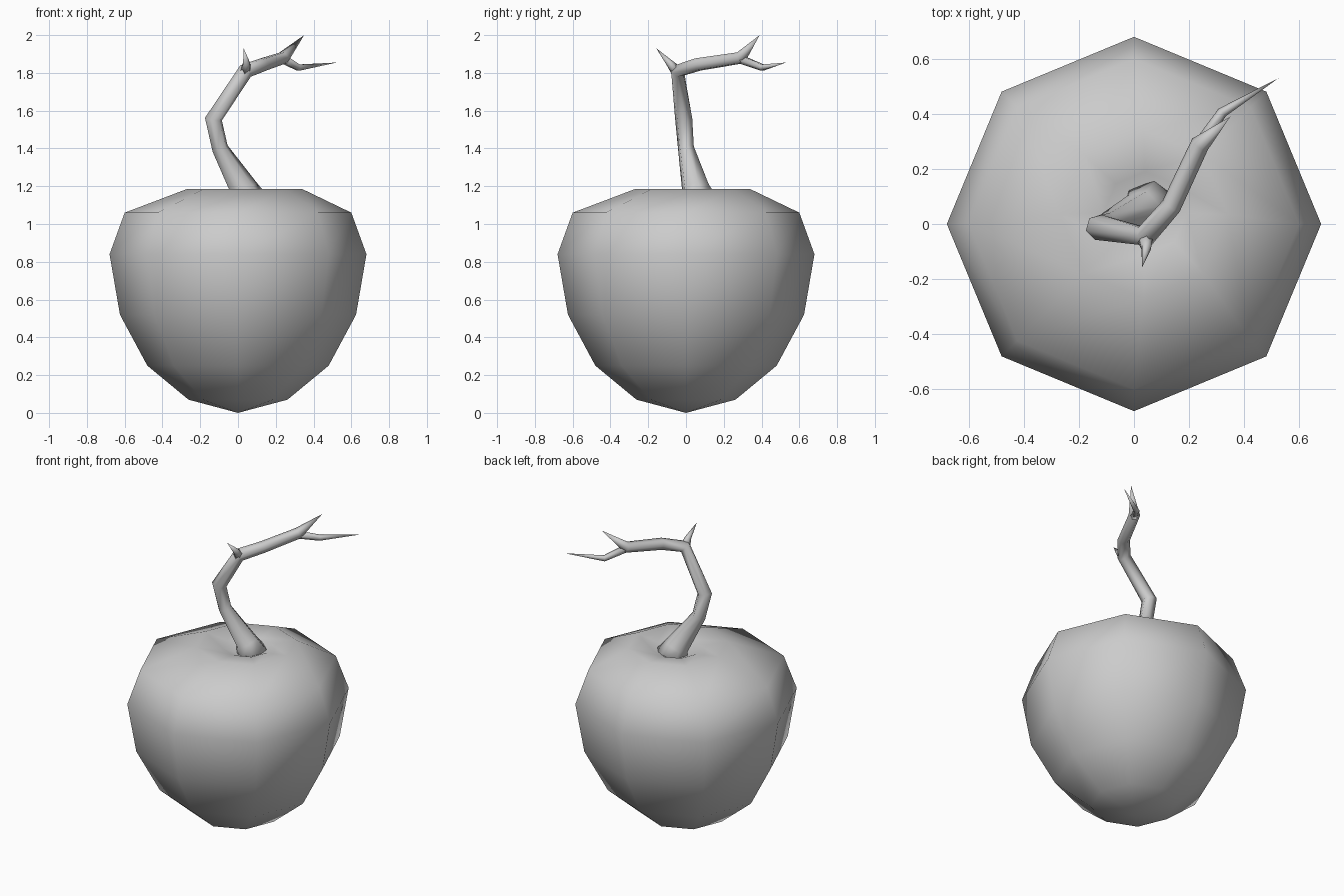
import bpy, bmesh
from math import sin, cos, pi
from mathutils import Vector

if "Cube" in bpy.data.objects:
    bpy.data.objects.remove(bpy.data.objects["Cube"])


def finish(bm, name):
    bmesh.ops.recalc_face_normals(bm, faces=bm.faces)
    mesh = bpy.data.meshes.new(name)
    bm.to_mesh(mesh)
    bm.free()
    for p in mesh.polygons:
        p.use_smooth = True
    obj = bpy.data.objects.new(name, mesh)
    bpy.context.collection.objects.link(obj)
    return obj


def skin(bm, rings):
    # bridge successive closed rings of vertices; single-vertex rings become poles
    for a, b in zip(rings, rings[1:]):
        n = max(len(a), len(b))
        for i in range(n):
            j = (i + 1) % n
            quad = [a[i % len(a)], a[j % len(a)], b[j % len(b)], b[i % len(b)]]
            bm.faces.new(list(dict.fromkeys(quad)))


def tube(name, points, sides=6):
    # tapered tube through (x, y, z, radius); radius 0 makes a pointed end
    bm = bmesh.new()
    pos = [Vector(p[:3]) for p in points]
    rings = []
    for i, p in enumerate(pos):
        r = points[i][3]
        if r == 0:
            rings.append([bm.verts.new(p)])
            continue
        t = Vector((0, 0, 0))
        if i > 0:
            t += (p - pos[i - 1]).normalized()
        if i < len(pos) - 1:
            t += (pos[i + 1] - p).normalized()
        t.normalize()
        u = Vector((1, -1, 0))
        u = (u - t * u.dot(t)).normalized()
        v = t.cross(u)
        rings.append([bm.verts.new(p + r * (u * cos(2 * pi * k / sides) + v * sin(2 * pi * k / sides)))
                      for k in range(sides)])
    skin(bm, rings)
    for end in (rings[0], rings[-1]):
        if len(end) > 1:
            bm.faces.new(end)
    return finish(bm, name)


# Eight-sided fruit body: (radius, height, sideways shift of ring)
profile = [(0, 0, 0), (0.262, 0.07, 0), (0.48, 0.25, 0), (0.625, 0.52, 0), (0.68, 0.84, 0),
           (0.6, 1.06, 0), (0.305, 1.185, 0.035), (0.15, 1.165, 0.04), (0, 1.1, 0.045)]
bm = bmesh.new()
body = []
for r, z, s in profile:
    n = 8 if r else 1
    body.append([bm.verts.new((s + r * cos(k * pi / 4), s + r * sin(k * pi / 4), z)) for k in range(n)])
skin(bm, body)
finish(bm, "fruit_body")

# Crooked stem, ending in an upward spike
tube("stem", [(0.06, 0.065, 1.1, 0.115), (0.03, 0.05, 1.19, 0.075), (-0.095, 0.0, 1.4, 0.044),
              (-0.13, -0.012, 1.555, 0.047), (0.04, -0.045, 1.81, 0.041),
              (0.135, 0.065, 1.845, 0.037), (0.24, 0.29, 1.88, 0.035), (0.35, 0.39, 2.0, 0)])

# Side twig and thorn
tube("side_twig", [(0.235, 0.28, 1.875, 0.025), (0.32, 0.405, 1.828, 0.019), (0.525, 0.53, 1.855, 0)])
tube("thorn", [(0.04, -0.05, 1.81, 0.032), (0.045, -0.085, 1.85, 0.02), (0.03, -0.157, 1.93, 0)])
